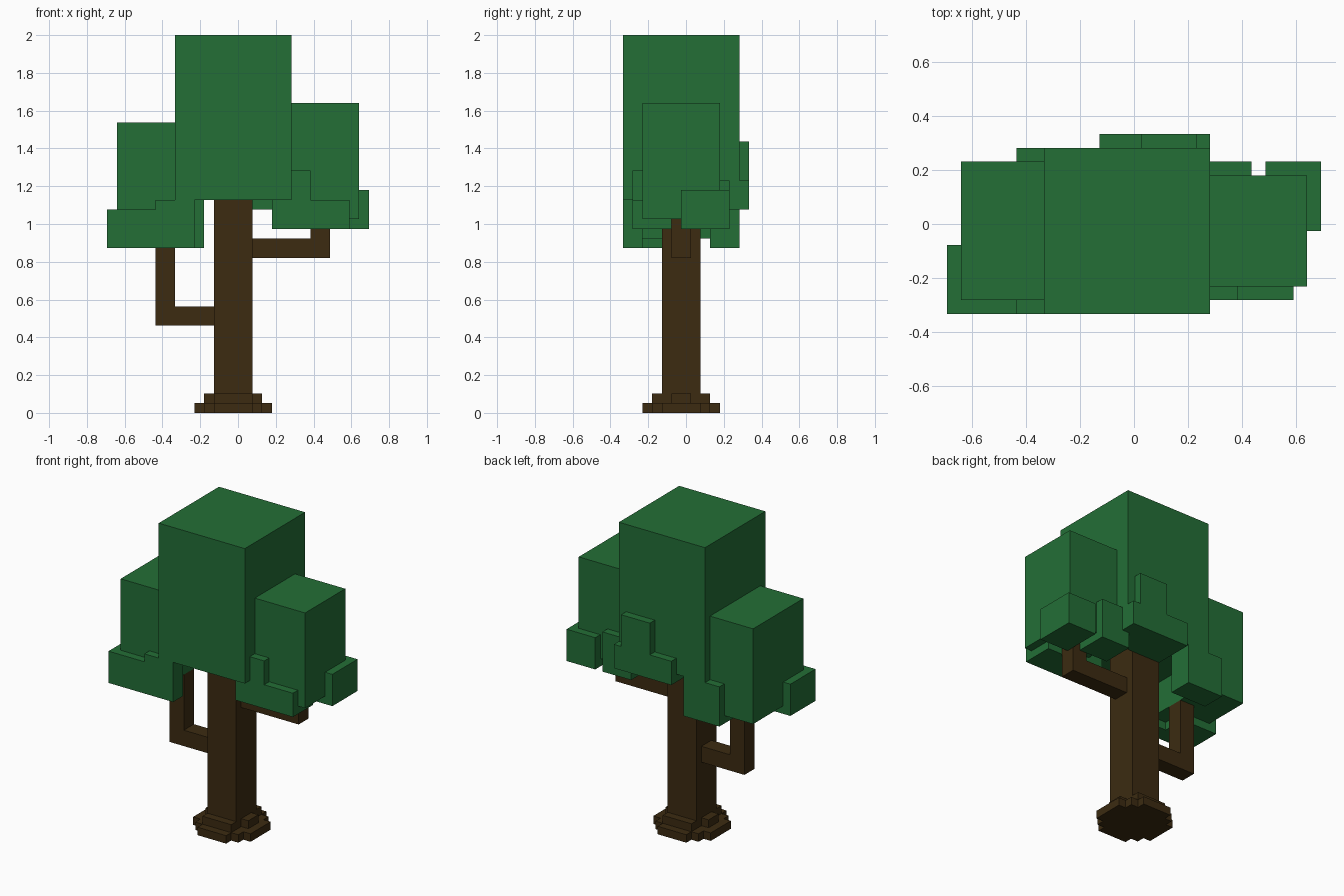
import bpy, bmesh
from mathutils import Vector

cube = bpy.data.objects.get("Cube")
if cube:
    bpy.data.objects.remove(cube, do_unlink=True)

V = 2 / 39                          # edge of one block unit
ORIGIN = Vector((13.5, 6.5, 0))     # grid point placed at the world origin


def material(name, rgb):
    m = bpy.data.materials.new(name)
    m.use_nodes = True
    color = (*rgb, 1)
    m.diffuse_color = color
    bsdf = next(n for n in m.node_tree.nodes if n.type == 'BSDF_PRINCIPLED')
    bsdf.inputs["Base Color"].default_value = color
    return m


leaf = material("leaf_green", (0.0168, 0.156, 0.037))
bark = material("bark_brown", (0.045, 0.024, 0.0056))


def blocks(name, mat, *boxes):
    """One object from boxes given as (x0, x1, y0, y1, z0, z1) in block units."""
    bm = bmesh.new()
    for x0, x1, y0, y1, z0, z1 in boxes:
        lo, hi = Vector((x0, y0, z0)), Vector((x1, y1, z1))
        made = bmesh.ops.create_cube(bm, size=1)["verts"]
        for v in made:
            size = hi - lo
            offset = Vector(c * s for c, s in zip(v.co, size))
            v.co = ((lo + hi) / 2 + offset - ORIGIN) * V
    mesh = bpy.data.meshes.new(name)
    bm.to_mesh(mesh)
    bm.free()
    mesh.materials.append(mat)
    ob = bpy.data.objects.new(name, mesh)
    bpy.context.collection.objects.link(ob)
    return ob


# Trunk and stepped roots
blocks("trunk", bark, (11, 15, 4, 8, 0, 22))
blocks("roots_lower", bark,
       (9, 17, 4, 8, 0, 1), (10, 16, 3, 9, 0, 1), (11, 15, 2, 10, 0, 1))
blocks("roots_upper", bark,
       (10, 16, 5, 7, 1, 2), (11, 15, 3, 9, 1, 2))

# Bent branches
blocks("right_branch", bark, (5, 11, 5, 7, 9, 11), (5, 7, 5, 7, 11, 18))
blocks("left_branch", bark, (15, 23, 5, 7, 16, 18), (21, 23, 5, 7, 18, 20))

# Main leaf masses
blocks("crown_main", leaf, (7, 19, 0, 12, 22, 39))
blocks("crown_right", leaf, (1, 7, 1, 11, 18, 30))
blocks("crown_left", leaf, (19, 26, 2, 10, 20, 32))

# Small leaf clumps around the lower edge
blocks("clump_back", leaf, (11, 19, 8, 13, 21, 24), (14, 18, 8, 13, 24, 28))
blocks("clump_right_corner", leaf, (0, 5, 0, 5, 17, 21))
blocks("clump_right_front", leaf, (5, 9, 0, 2, 17, 22))
blocks("clump_right_back", leaf, (5, 10, 9, 12, 17, 22))
blocks("clump_left_front", leaf, (17, 25, 1, 5, 19, 22), (17, 21, 1, 5, 22, 25))
blocks("clump_left_back", leaf, (18, 22, 7, 11, 19, 24))
blocks("clump_left_corner", leaf, (23, 27, 6, 11, 19, 23))
